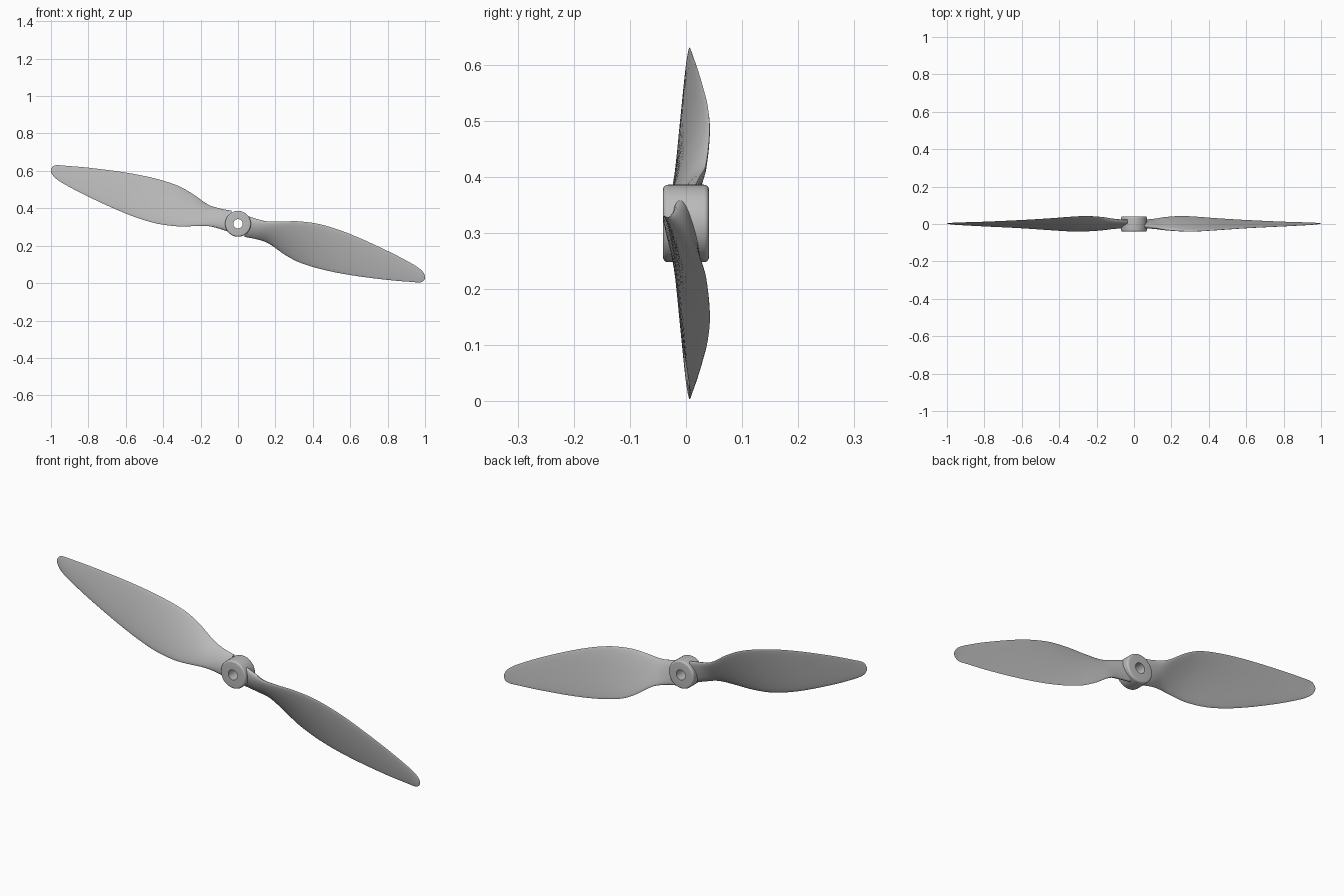
import bpy, math

if "Cube" in bpy.data.objects:
    bpy.data.objects.remove(bpy.data.objects["Cube"], do_unlink=True)

AXIS_Z = 0.317

grey = bpy.data.materials.new("moulded grey")
grey.use_nodes = True
colour = (0.5, 0.5, 0.5, 1)
grey.diffuse_color = colour
grey.node_tree.nodes["Principled BSDF"].inputs["Base Color"].default_value = colour


def build(name, rings, closed):
    """Skin a list of equal closed rings; cap the ends or join last to first."""
    n, m = len(rings[0]), len(rings)
    verts = [p for ring in rings for p in ring]
    faces = []
    for i in range(m if closed else m - 1):
        a, b = i * n, (i + 1) % m * n
        for j in range(n):
            k = (j + 1) % n
            faces.append((a + j, a + k, b + k, b + j))
    if not closed:
        faces += [tuple(reversed(range(n))), tuple(range((m - 1) * n, m * n))]
    mesh = bpy.data.meshes.new(name)
    mesh.from_pydata(verts, [], faces)
    mesh.materials.append(grey)
    obj = bpy.data.objects.new(name, mesh)
    bpy.context.collection.objects.link(obj)
    bpy.ops.object.select_all(action='DESELECT')
    obj.select_set(True)
    bpy.context.view_layer.objects.active = obj
    bpy.ops.object.mode_set(mode='EDIT')
    bpy.ops.mesh.select_all(action='SELECT')
    bpy.ops.mesh.normals_make_consistent(inside=False)
    bpy.ops.object.mode_set(mode='OBJECT')
    bpy.ops.object.shade_smooth_by_angle(angle=math.radians(40))
    return obj


# Blade stations: x, front edge z and y, back edge z and y, thickness
STATIONS = [
    (0.035, 0.365, -0.010, 0.247, 0.018, 0.036),
    (0.10, 0.343, -0.018, 0.234, 0.024, 0.034),
    (0.16, 0.329, -0.030, 0.214, 0.035, 0.027),
    (0.25, 0.330, -0.038, 0.152, 0.042, 0.020),
    (0.33, 0.330, -0.039, 0.110, 0.039, 0.017),
    (0.45, 0.312, -0.032, 0.073, 0.030, 0.014),
    (0.60, 0.262, -0.022, 0.043, 0.021, 0.011),
    (0.80, 0.172, -0.012, 0.017, 0.012, 0.008),
    (0.93, 0.104, -0.005, 0.006, 0.008, 0.006),
    (0.975, 0.074, -0.001, 0.004, 0.006, 0.005),
    (0.992, 0.055, 0.002, 0.012, 0.006, 0.004),
    (1.0, 0.038, 0.004, 0.025, 0.005, 0.003),
]


def smooth_stations(steps=5):
    """Hermite curve through the stations, with x as the parameter."""
    def slope(i, c):
        lo, hi = STATIONS[max(i - 1, 0)], STATIONS[min(i + 1, len(STATIONS) - 1)]
        return (hi[c] - lo[c]) / (hi[0] - lo[0])

    out = []
    for i in range(len(STATIONS) - 1):
        p, q = STATIONS[i], STATIONS[i + 1]
        h = q[0] - p[0]
        for s in range(steps):
            t = s / steps
            row = [p[0] + h * t]
            for c in range(1, len(p)):
                row.append((2 * t**3 - 3 * t**2 + 1) * p[c] + (3 * t**2 - 2 * t**3) * q[c]
                           + h * ((t**3 - 2 * t**2 + t) * slope(i, c)
                                  + (t**3 - t**2) * slope(i + 1, c)))
            out.append(row)
    return out + [STATIONS[-1]]


def section(row, side, n=28):
    """Rounded aerofoil loop, turned half a turn for the opposite blade."""
    x, zf, yf, zb, yb, thick = row
    chord = math.hypot(zb - zf, yb - yf)
    nz, ny = (yb - yf) / chord, (zf - zb) / chord
    loop = []
    for j in range(n):
        a = math.tau * j / n
        u = (1 - math.cos(a)) / 2
        off = thick / 2 * math.sin(a) * (1.15 - 0.3 * u) - 0.12 * thick * math.sin(math.pi * u)
        z = zf + (zb - zf) * u + nz * off
        y = yf + (yb - yf) * u + ny * off
        loop.append((side * x, y, AXIS_Z + side * (z - AXIS_Z)))
    return loop


rows = smooth_stations()
for name, side in (("left_blade", 1), ("right_blade", -1)):
    build(name, [section(r, side) for r in rows], closed=False)

# Hub: a bored cylinder with rounded outer rims
OUTER, BORE, HALF, ROUND = 0.069, 0.025, 0.041, 0.009
profile = [(BORE, HALF), (BORE, -HALF)]
for sign in (-1, 1):
    arc = [math.radians(15 * k) for k in range(7)]
    for a in (arc if sign < 0 else reversed(arc)):
        profile.append((OUTER - ROUND + ROUND * math.sin(a),
                        sign * (HALF - ROUND + ROUND * math.cos(a))))
turns = [math.tau * k / 64 for k in range(64)]
build("hub", [[(r * math.cos(a), y, AXIS_Z + r * math.sin(a)) for r, y in profile]
              for a in turns], closed=True)
